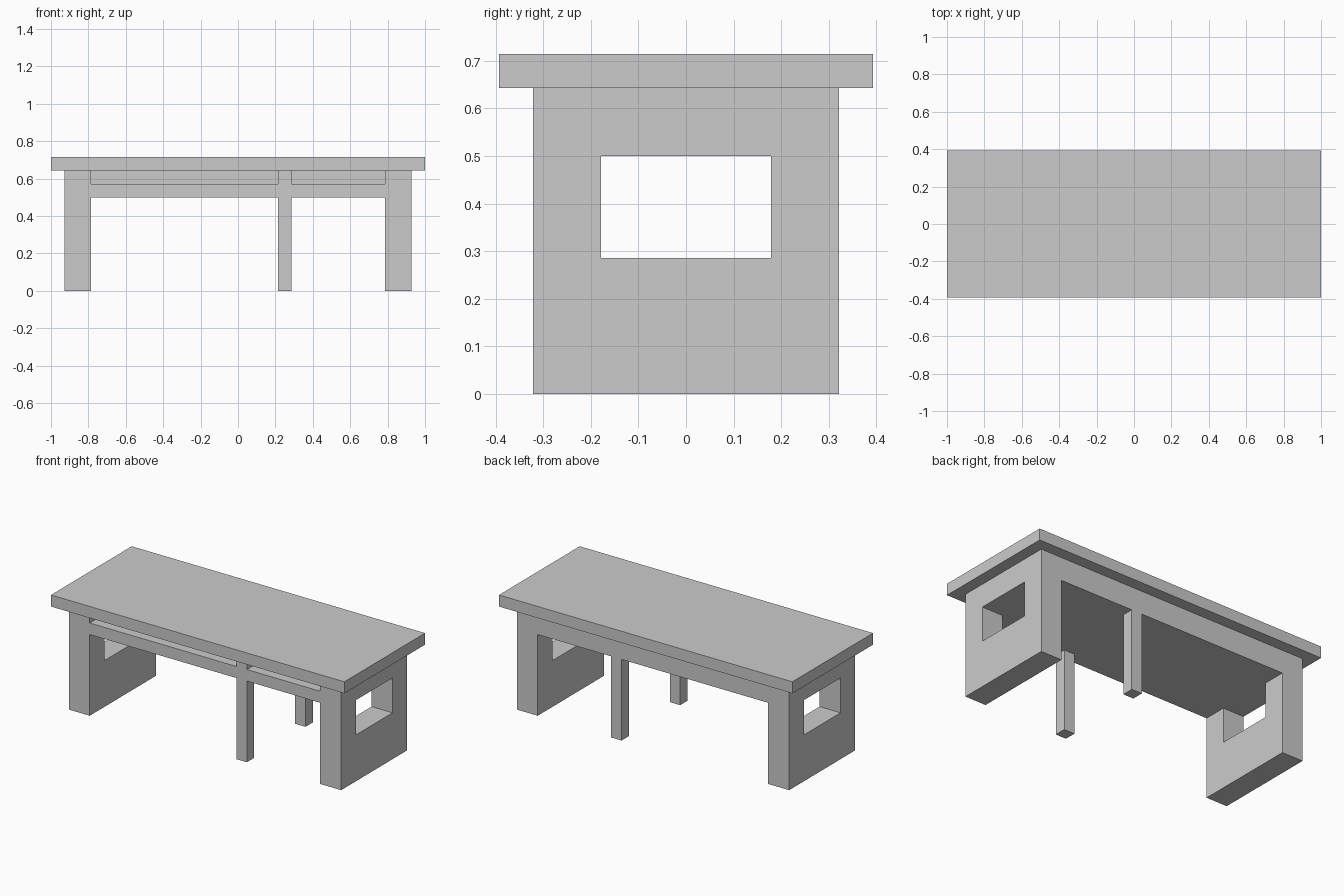
import bpy, bmesh

if "Cube" in bpy.data.objects:
    bpy.data.objects.remove(bpy.data.objects["Cube"])

U = 1 / 14  # the desk sits on a regular grid of this size


def box(name, x, y, z):
    """Axis-aligned box from (min, max) ranges in grid units."""
    bm = bmesh.new()
    bmesh.ops.create_cube(bm, size=1)
    for v in bm.verts:
        v.co = [((a + b) / 2 + c * (b - a)) * U for c, (a, b) in zip(v.co, (x, y, z))]
    mesh = bpy.data.meshes.new(name)
    bm.to_mesh(mesh)
    bm.free()
    obj = bpy.data.objects.new(name, mesh)
    bpy.context.collection.objects.link(obj)
    return obj


def cut(target, name, x, y, z):
    cutter = box(name, x, y, z)
    cutter.hide_render = True
    mod = target.modifiers.new(name, 'BOOLEAN')
    mod.operation = 'DIFFERENCE'
    mod.solver = 'EXACT'
    mod.object = cutter
    bpy.context.view_layer.objects.active = target
    bpy.ops.object.modifier_apply(modifier=mod.name)
    bpy.data.objects.remove(cutter)


# Desk top
box("desk_top", (-14, 14), (-5.5, 5.5), (9, 10))

# Underframe: side panels, apron and centre posts carved from one block
frame = box("underframe", (-13, 13), (-4.5, 4.5), (0, 9))

# Knee space, leaving a front and back post between the two bays
bays = ((-11, 3), (4, 11))
cut(frame, "knee_space", (-11, 11), (-3.5, 3.5), (-1, 7))
for bay in bays:
    cut(frame, "bay_opening", bay, (-6, 6), (-1, 7))

# Open storage slots under the top, closed at the back
for bay in bays:
    cut(frame, "storage_slot", bay, (-6, 3.5), (8, 10))

# Window through both side panels
cut(frame, "side_window", (-15, 15), (-2.5, 2.5), (4, 7))
